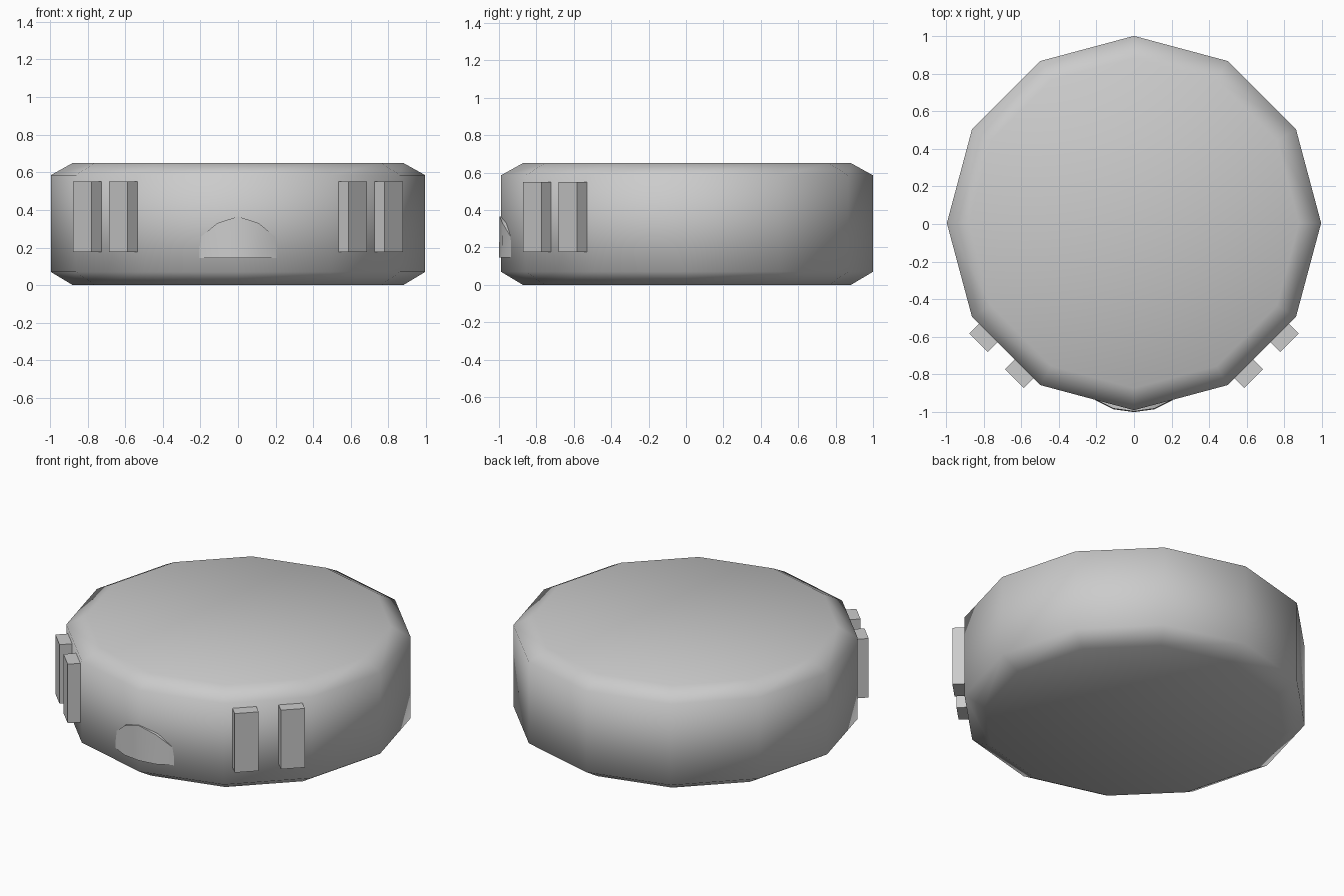
import bpy, bmesh, math
from mathutils import Matrix, Vector

if "Cube" in bpy.data.objects:
    bpy.data.objects.remove(bpy.data.objects["Cube"])

CY = 0.005  # body axis in y


def finish(bm, name, angle):
    bmesh.ops.recalc_face_normals(bm, faces=bm.faces)
    me = bpy.data.meshes.new(name)
    bm.to_mesh(me)
    bm.free()
    ob = bpy.data.objects.new(name, me)
    bpy.context.collection.objects.link(ob)
    bpy.ops.object.select_all(action='DESELECT')
    ob.select_set(True)
    bpy.context.view_layer.objects.active = ob
    bpy.ops.object.shade_smooth_by_angle(angle=math.radians(angle))
    return ob


# Twelve-sided body with chamfered rims
bm = bmesh.new()
rings = []
for r, z in [(0.878, 0), (0.995, 0.07), (0.995, 0.585), (0.878, 0.65)]:
    rings.append([bm.verts.new((r * math.cos(a), r * math.sin(a) + CY, z))
                  for a in (math.radians(30 * i) for i in range(12))])
for lo, hi in zip(rings, rings[1:]):
    for i in range(12):
        j = (i + 1) % 12
        bm.faces.new((lo[i], lo[j], hi[j], hi[i]))
bm.faces.new(rings[0][::-1])
bm.faces.new(rings[-1])
finish(bm, "body", 70)

# Pairs of upright blocks on the two front diagonal faces
for side, ang in (("left", -135), ("right", -45)):
    for k, t in (("a", -0.135), ("b", 0.135)):
        bm = bmesh.new()
        m = (Matrix.Translation((0, CY, 0.363))
             @ Matrix.Rotation(math.radians(ang), 4, 'Z')
             @ Matrix.Translation((0.985, t, 0))
             @ Matrix.Diagonal((0.10, 0.14, 0.375, 1)))
        bmesh.ops.create_cube(bm, size=1, matrix=m)
        finish(bm, f"block_{side}_{k}", 30)

# Half-round button bulging from the front
bm = bmesh.new()
half = [(0.205, 0.25, -0.937), (0.11, 0.33, -0.985), (0, 0.365, -1.0)]
cols = [(-x, z, y) for x, z, y in half] + half[1::-1]
low_f = [bm.verts.new((x, y, 0.145)) for x, z, y in cols]
top_f = [bm.verts.new((x, y + 0.004, z)) for x, z, y in cols]
low_b = [bm.verts.new((x, -0.88, 0.145)) for x, z, y in cols]
top_b = [bm.verts.new((x, -0.88, z)) for x, z, y in cols]
for i in range(4):
    for p, q in ((low_f, top_f), (top_f, top_b), (top_b, low_b), (low_b, low_f)):
        bm.faces.new((p[i], p[i + 1], q[i + 1], q[i]))
for i in (0, 4):
    bm.faces.new((low_f[i], top_f[i], top_b[i], low_b[i]))
finish(bm, "front_button", 45)
